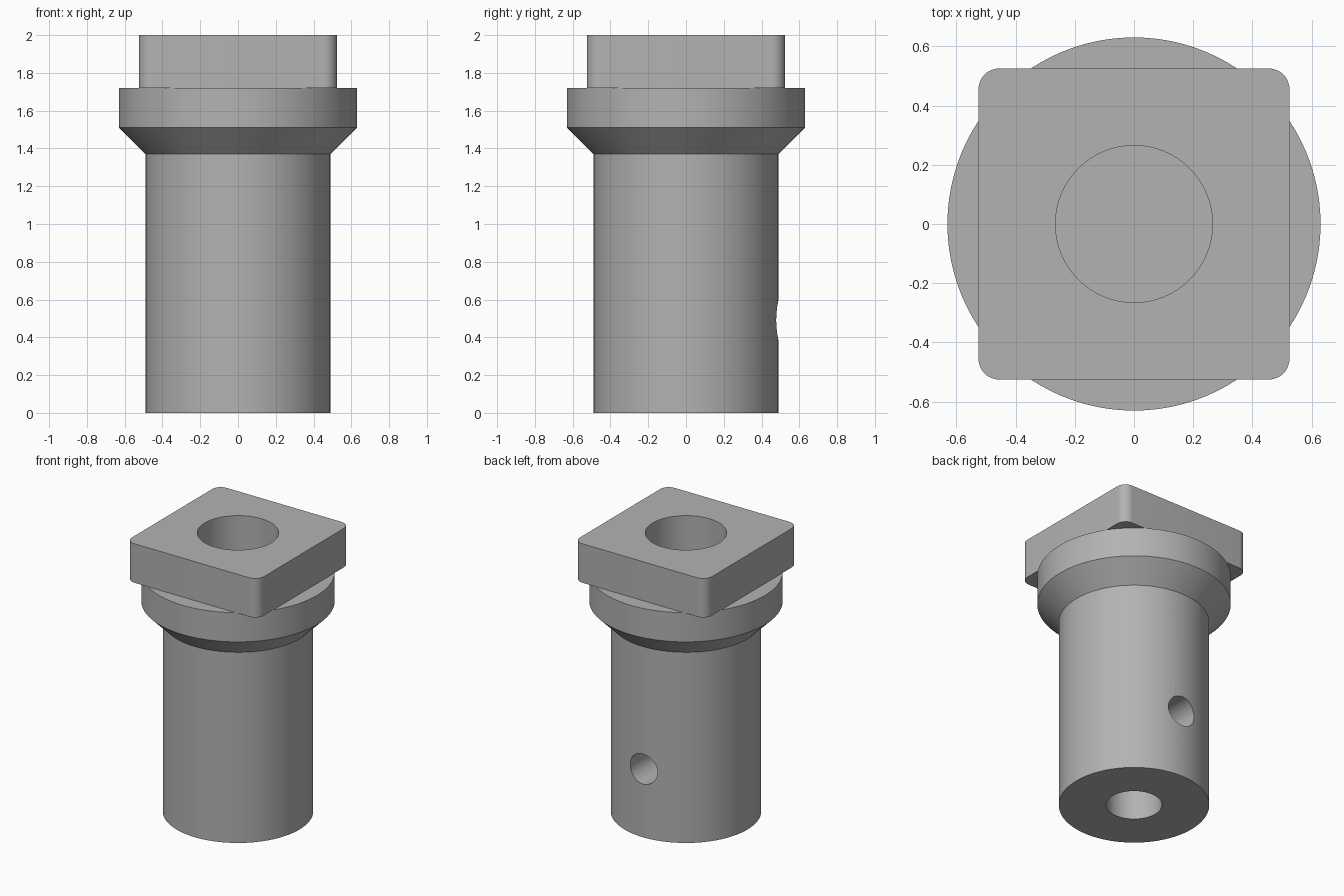
import bpy, bmesh, math
from mathutils import Matrix

cube = bpy.data.objects.get("Cube")
if cube:
    bpy.data.objects.remove(cube, do_unlink=True)

SEGMENTS = 96

steel = bpy.data.materials.new("grey_steel")
steel.use_nodes = True
grey = (0.45, 0.45, 0.45, 1)
steel.diffuse_color = grey
steel.node_tree.nodes["Principled BSDF"].inputs["Base Color"].default_value = grey


def add_object(name, bm):
    bmesh.ops.recalc_face_normals(bm, faces=bm.faces)
    mesh = bpy.data.meshes.new(name)
    bm.to_mesh(mesh)
    bm.free()
    mesh.materials.append(steel)
    obj = bpy.data.objects.new(name, mesh)
    bpy.context.collection.objects.link(obj)
    return obj


def lathe(name, profile):
    """Solid of revolution from (radius, z) points, capped at both ends."""
    bm = bmesh.new()
    rings = []
    for r, z in profile:
        ring = bmesh.ops.create_circle(bm, segments=SEGMENTS, radius=r,
                                       matrix=Matrix.Translation((0, 0, z)))
        rings.append(ring["verts"])
    for low, high in zip(rings, rings[1:]):
        for i in range(SEGMENTS):
            j = (i + 1) % SEGMENTS
            bm.faces.new((low[i], low[j], high[j], high[i]))
    bm.faces.new(rings[0])
    bm.faces.new(rings[-1])
    return add_object(name, bm)


def rounded_plate(name, half, z0, z1, radius):
    """Square plate with rounded vertical corners."""
    bm = bmesh.new()
    size = Matrix.Diagonal((2 * half, 2 * half, z1 - z0, 1))
    bmesh.ops.create_cube(bm, size=1, matrix=Matrix.Translation((0, 0, (z0 + z1) / 2)) @ size)
    corners = [e for e in bm.edges if abs(e.verts[0].co.z - e.verts[1].co.z) > 0.1]
    bmesh.ops.bevel(bm, geom=corners, offset=radius, segments=10, profile=0.5,
                    affect='EDGES')
    return add_object(name, bm)


def cut(target, cutter):
    """Subtract the cutter from the target, then discard it."""
    cutter.hide_render = True
    mod = target.modifiers.new("bore", 'BOOLEAN')
    mod.operation = 'DIFFERENCE'
    mod.solver = 'EXACT'
    mod.object = cutter
    bpy.context.view_layer.objects.active = target
    bpy.ops.object.modifier_apply(modifier=mod.name)
    bpy.data.objects.remove(cutter, do_unlink=True)


# Round shank flaring into the collar
body = lathe("shank_and_collar", [(0.49, 0), (0.49, 1.37), (0.63, 1.51), (0.63, 1.72)])

# Square head
head = rounded_plate("square_head", 0.525, 1.72, 2.0, 0.07)

# Blind bore from the top, through the head and into the shank
BORE_FLOOR = 1.1
cut(head, lathe("head_bore", [(0.265, 1.6), (0.265, 2.1)]))
cut(body, lathe("upper_bore", [(0.265, BORE_FLOOR), (0.265, 1.9)]))

# Blind shaft bore from below
cut(body, lathe("lower_bore", [(0.182, -0.1), (0.182, 0.9)]))

# Radial screw hole at the back, reaching the shaft bore
screw = lathe("screw_hole", [(0.108, 0.05), (0.108, 0.7)])
screw.data.transform(Matrix.Translation((0, 0, 0.49)) @ Matrix.Rotation(-math.pi / 2, 4, 'X'))
cut(body, screw)

# Smooth curved walls, crisp edges
for obj in (body, head):
    bpy.ops.object.select_all(action='DESELECT')
    obj.select_set(True)
    bpy.context.view_layer.objects.active = obj
    bpy.ops.object.shade_smooth_by_angle(angle=math.radians(30))
